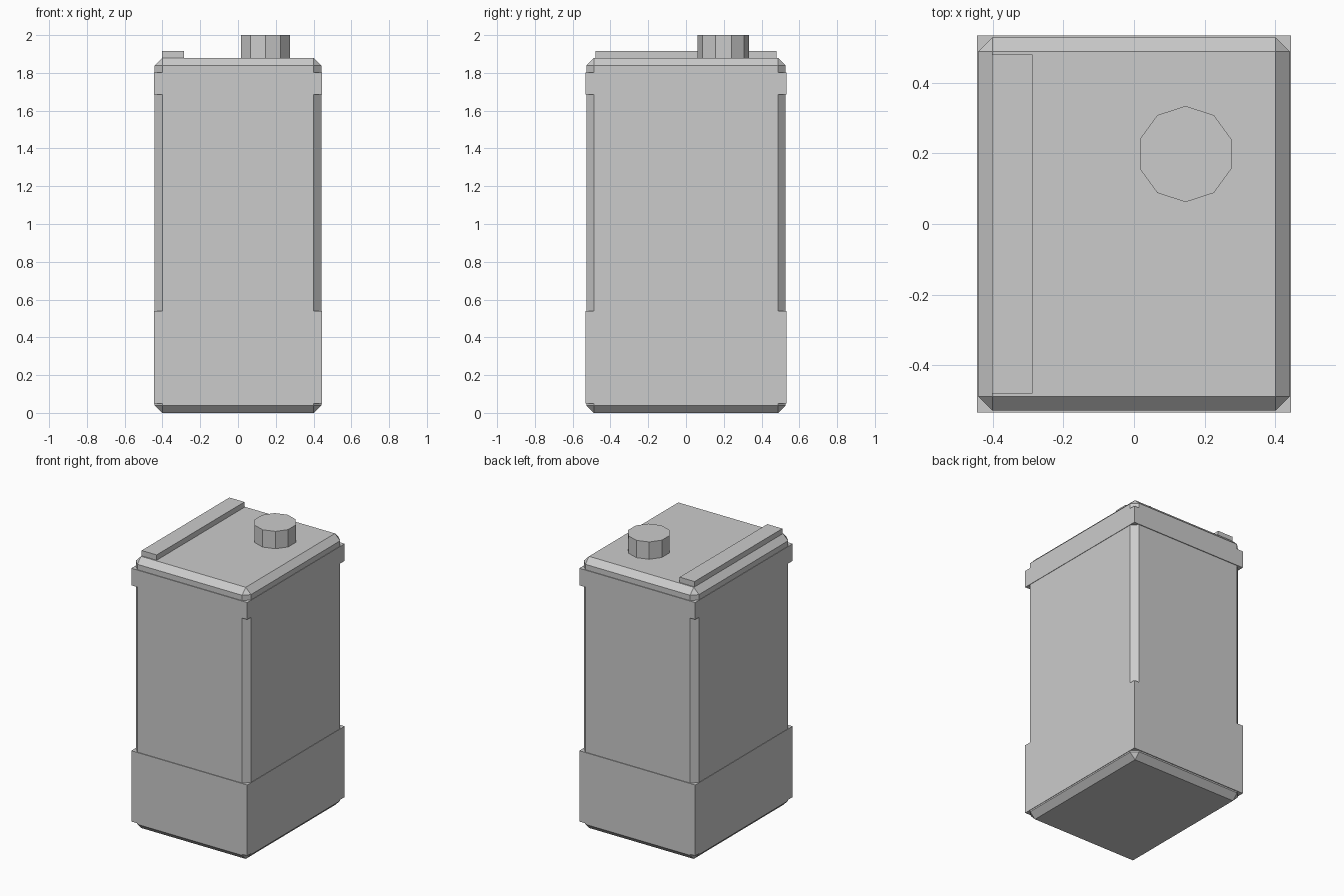
import bpy, bmesh
from mathutils import Matrix, Vector

if "Cube" in bpy.data.objects:
    bpy.data.objects.remove(bpy.data.objects["Cube"])


def finish(name, bm):
    mesh = bpy.data.meshes.new(name)
    bmesh.ops.recalc_face_normals(bm, faces=bm.faces)
    bm.to_mesh(mesh)
    bm.free()
    obj = bpy.data.objects.new(name, mesh)
    bpy.context.collection.objects.link(obj)
    return obj


def box(name, lo, hi, chamfer=0.0):
    lo, hi = Vector(lo), Vector(hi)
    bm = bmesh.new()
    bmesh.ops.create_cube(bm, size=1.0, matrix=Matrix.Translation((lo + hi) / 2)
                          @ Matrix.Diagonal((*(hi - lo), 1)))
    if chamfer:
        bmesh.ops.bevel(bm, geom=bm.edges[:], offset=chamfer, segments=1,
                        affect='EDGES', profile=0.5)
    return finish(name, bm)


TOP = 1.88

# Chamfered container body
box("body", (-0.441, -0.528, 0), (0.441, 0.528, TOP), 0.04)

# Square-cornered bands wrapped around the body
for name, z0, z1 in (("lower_band", 0.05, 0.54), ("upper_band", 1.685, 1.803)):
    box(name, (-0.444, -0.533, z0), (0.444, 0.533, z1))

# Raised strip along the left edge of the lid
box("top_strip", (-0.402, -0.48, TOP), (-0.287, 0.48, 1.917))

# Ten-sided screw cap
bm = bmesh.new()
bmesh.ops.create_cone(bm, cap_ends=True, segments=10, radius1=0.136, radius2=0.136,
                      depth=2.0 - TOP,
                      matrix=Matrix.Translation((0.146, 0.198, (2.0 + TOP) / 2)))
finish("cap", bm)

# Thin square label on the right side
bm = bmesh.new()
bm.faces.new([bm.verts.new((0.4425, y, z)) for y, z in
              ((-0.29, 0.77), (0.29, 0.77), (0.29, 1.35), (-0.29, 1.35))])
finish("side_label", bm)
